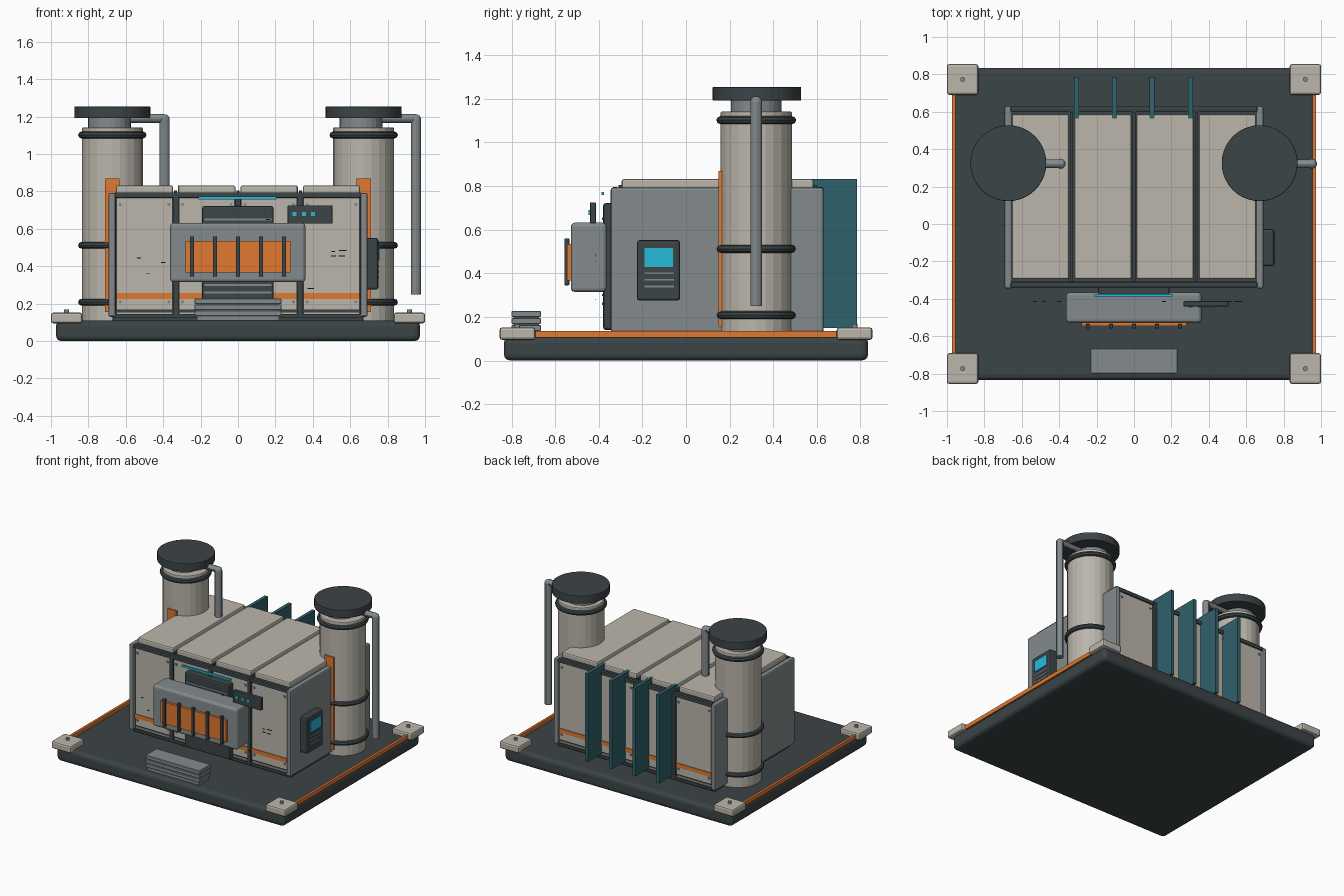
import bpy, math, random
from mathutils import Vector

if "Cube" in bpy.data.objects:
    bpy.data.objects.remove(bpy.data.objects["Cube"])

random.seed(4)


def mat(name, r, g, b):
    m = bpy.data.materials.new(name)
    m.diffuse_color = (r, g, b, 1)
    m.use_nodes = True
    m.node_tree.nodes["Principled BSDF"].inputs["Base Color"].default_value = m.diffuse_color
    return m


CREAM = mat("cream", 0.50, 0.47, 0.41)
DARK = mat("charcoal", 0.045, 0.058, 0.063)
GREY = mat("steel", 0.23, 0.26, 0.27)
ORANGE = mat("orange", 0.75, 0.19, 0.03)
TEAL = mat("teal", 0.03, 0.12, 0.15)
CYAN = mat("cyan", 0.02, 0.50, 0.70)


def finish(o, name, m, bevel=0.0, segs=2):
    o.name = name
    o.data.materials.append(m)
    if bevel:
        b = o.modifiers.new("bevel", "BEVEL")
        b.width, b.segments = bevel, segs
    return o


def box(name, x, y, z, m, bevel=0.0, segs=2):
    """Box given as (min, max) ranges."""
    c = [(a + b) / 2 for a, b in (x, y, z)]
    bpy.ops.mesh.primitive_cube_add(size=1, location=c)
    o = bpy.context.object
    s = [b - a for a, b in (x, y, z)]
    for v in o.data.vertices:
        v.co = [v.co[i] * s[i] for i in range(3)]
    return finish(o, name, m, bevel, segs)


def rod(name, p, q, r, m, sides=24, bevel=0.0, smooth=False):
    p, q = Vector(p), Vector(q)
    bpy.ops.mesh.primitive_cylinder_add(vertices=sides, radius=r, depth=(q - p).length,
                                        location=(p + q) / 2)
    o = bpy.context.object
    o.rotation_euler = (q - p).to_track_quat('Z', 'Y').to_euler()
    if smooth:
        bpy.ops.object.shade_smooth_by_angle()
    return finish(o, name, m, bevel)


def ring(name, loc, R, r, m):
    bpy.ops.mesh.primitive_torus_add(major_radius=R, minor_radius=r, major_segments=32,
                                     minor_segments=8, location=loc)
    return finish(bpy.context.object, name, m)


# base slab, corner pads and edge strips
box("base_slab", (-.973, .973), (-.835, .835), (0, .11), DARK, .03, 3)
for sx in (-1, 1):
    box("edge_strip", (sx * .963 - .009, sx * .963 + .009), (-.7, .7), (.105, .135), ORANGE)
    for sy in (-1, 1):
        cx, cy = sx * .916, sy * .773
        box("corner_pad", (cx - .084, cx + .084), (cy - .082, cy + .082), (.095, .152), CREAM, .012)
        rod("pad_bolt", (cx, cy, .14), (cx, cy, .168), .013, GREY, 12)

# main housing core and steel side plates
box("housing_core", (-.67, .67), (-.315, .605), (.10, .79), DARK, .008)
for sx in (-1, 1):
    a, b = sorted((sx * .655, sx * .692))
    box("side_plate", (a, b), (-.345, .63), (.13, .793), GREY, .01)

# wall panels with bands and bolts, front and back; roof panels
for i in range(4):
    cx = -.5 + i / 3
    box("roof_panel", (cx - .153, cx + .153), (-.295, .585), (.785, .832), CREAM, .01)
    for side, y in (("front", -.322), ("back", .612)):
        d = -1 if side == "front" else 1
        box(side + "_panel", (cx - .15, cx + .15), (y - .008, y + .008), (.165, .775), CREAM, .004)
        box(side + "_sill_panel", (cx - .15, cx + .15), (y - .005, y + .005), (.13, .155), CREAM)
        yb = y + d * .008
        box(side + "_band", (cx - .15, cx + .15), (yb - .005, yb + .005), (.225, .257), ORANGE)
        for bx in (-.13, .13):
            for bz in (.21, .73):
                rod("panel_bolt", (cx + bx, y, bz), (cx + bx, y + d * .015, bz), .009, GREY, 8)

# dark seams and frame rails
for x in (-.333, 0, .333):
    box("front_seam", (x - .014, x + .014), (-.34, -.31), (.13, .79), DARK)
    box("back_seam", (x - .014, x + .014), (.60, .63), (.13, .79), DARK)
    box("roof_seam", (x - .008, x + .008), (-.31, .6), (.78, .805), DARK)
for y in (-.325, .615):
    box("top_rail", (-.66, .66), (y - .014, y + .014), (.765, .795), DARK, .006)
    box("bottom_rail", (-.66, .66), (y - .014, y + .014), (.125, .145), DARK)

# front intake: backing plate, hood, grille and bars
box("intake_back_plate", (-.192, .19), (-.38, -.32), (.14, .722), DARK, .012)
for z in (.65, .30, .26):
    box("intake_slat", (-.18, .178), (-.386, -.375), (z - .005, z + .005), GREY)
box("intake_hood", (-.363, .36), (-.528, -.365), (.315, .632), GREY, .018, 3)
box("intake_grille", (-.282, .28), (-.545, -.52), (.368, .535), ORANGE)
for i in range(5):
    x = -.246 + i * .123
    box("grille_bar", (x - .011, x + .011), (-.558, -.535), (.345, .56), DARK, .004)
box("light_strip", (-.21, .205), (-.388, -.375), (.758, .773), CYAN)

# status panel beside the intake
box("status_panel", (.265, .505), (-.44, -.413), (.628, .725), DARK, .004)
for x in (.303, .352, .40):
    box("status_light", (x - .011, x + .011), (-.446, -.436), (.668, .69), CYAN)

# small wear marks in front of the wall
for x, z in ((-.53, .445), (-.48, .36), (-.40, .42), (.16, .65), (.51, .48), (.51, .455),
             (.56, .485), (.555, .455), (.39, .28)):
    w = random.uniform(.008, .02)
    box("wear_mark", (x - w, x + w), (-.416, -.412), (z - .0025, z + .0025), DARK)

# front steps
for z in (.135, .167, .199):
    box("step_slab", (-.232, .232), (-.8, -.665), (z, z + .028), GREY, .003, 1)
box("step_core", (-.22, .22), (-.79, -.675), (.1, .21), GREY)

# side control unit
box("control_box", (.68, .75), (-.225, -.027), (.275, .552), DARK, .012)
box("control_screen", (.745, .756), (-.19, -.06), (.43, .515), CYAN)
for z in (.40, .37, .34):
    box("control_slot", (.745, .754), (-.19, -.055), (z - .004, z + .004), GREY)

# exhaust towers with rings, caps, brackets and downpipes
for sx in (-1, 1):
    cx, cy = sx * .672, .322
    rod("tower", (cx, cy, .10), (cx, cy, 1.142), .163, CREAM, 24, .006)
    for z in (.208, .512, 1.102):
        ring("tower_ring", (cx, cy, z), .165, .018, DARK)
    rod("tower_neck", (cx - .015, cy, 1.13), (cx - .015, cy, 1.20), .115, GREY, 24)
    rod("tower_cap", (cx, cy + .003, 1.192), (cx, cy + .003, 1.254), .203, DARK, 40, .004)
    box("tower_bracket", (cx - .038, cx + .038), (.15, .168), (.155, .87), ORANGE)
    px = cx + .28
    rod("pipe_arm", (cx + .05, cy, 1.19), (px, cy, 1.19), .023, GREY, 12, smooth=True)
    rod("downpipe", (px, cy, .25), (px, cy, 1.185), .027, GREY, 12, smooth=True)
    bpy.ops.mesh.primitive_uv_sphere_add(segments=12, ring_count=8, radius=.027,
                                         location=(px, cy, 1.185))
    bpy.ops.object.shade_smooth_by_angle()
    finish(bpy.context.object, "pipe_elbow", GREY)

# rear cooling fins
for x in (-.308, -.104, .097, .302):
    box("cooling_fin", (x - .013, x + .013), (.565, .785), (.15, .833), TEAL)
